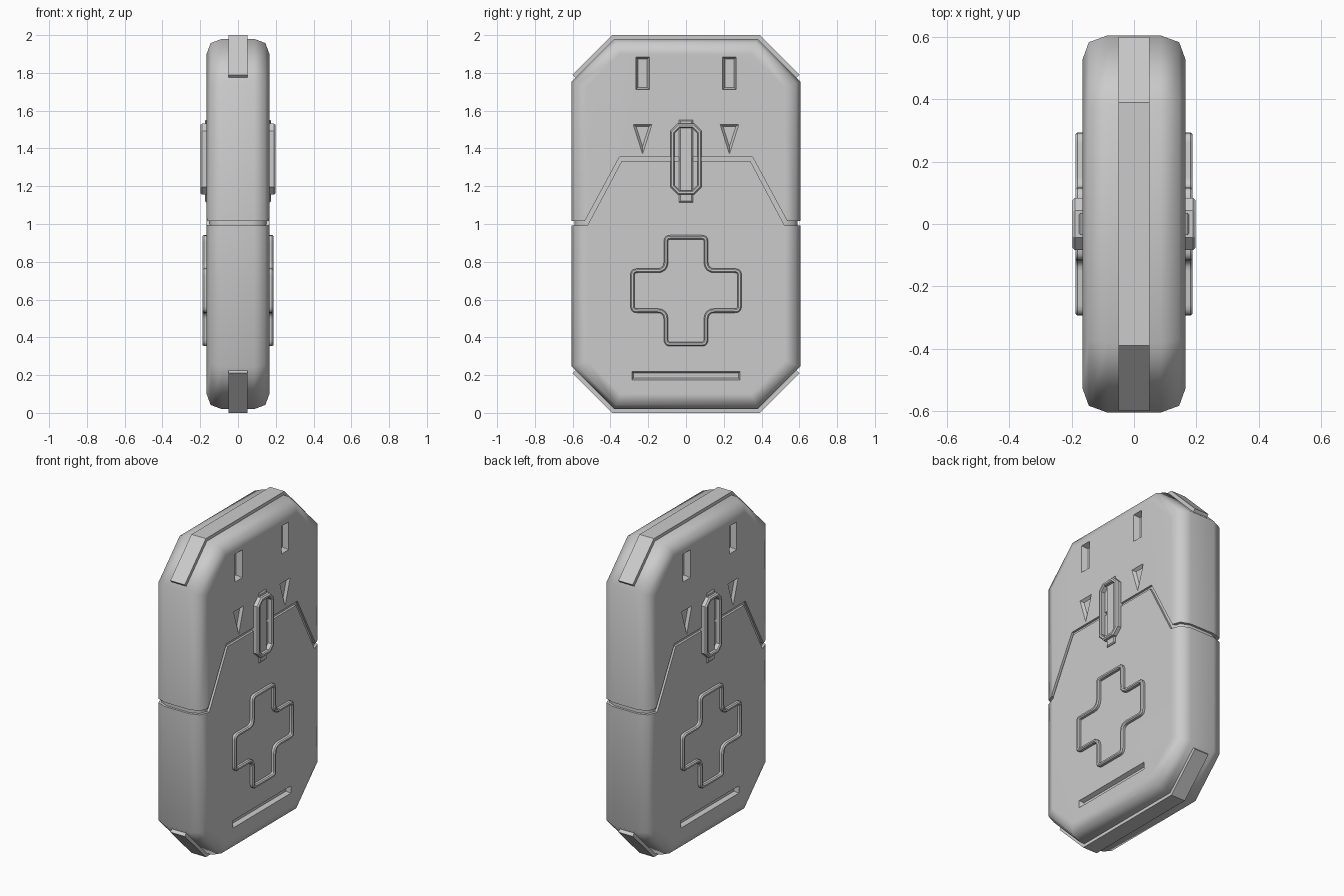
import bpy, bmesh, math
from mathutils import Vector

if "Cube" in bpy.data.objects:
    bpy.data.objects.remove(bpy.data.objects["Cube"])


def inset(loop, d):
    """Mitred inward offset of a closed (y, z) outline."""
    pts = [Vector(p) for p in loop]
    n = len(pts)
    area = sum(pts[i].x * pts[(i + 1) % n].y - pts[(i + 1) % n].x * pts[i].y for i in range(n))
    s = 1 if area > 0 else -1
    out = []
    for i in range(n):
        a = (pts[i] - pts[i - 1]).normalized()
        b = (pts[(i + 1) % n] - pts[i]).normalized()
        na, nb = Vector((-a.y, a.x)) * s, Vector((-b.y, b.x)) * s
        out.append(pts[i] + (na + nb) * (d / (1 + na.dot(nb))))
    return out


def rounded(loop, r, seg=4):
    """Soften every corner of an outline with a small curve."""
    pts = [Vector(p) for p in loop]
    out = []
    for i, p in enumerate(pts):
        a = p + (pts[i - 1] - p).normalized() * r
        b = p + (pts[(i + 1) % len(pts)] - p).normalized() * r
        for k in range(seg + 1):
            t = k / seg
            out.append(a * (1 - t) ** 2 + p * 2 * t * (1 - t) + b * t * t)
    return out


def loft(bm, outline, profile, ring=False):
    """Stack insets of an outline along x; profile = [(inset, x), ...]."""
    rows = [[bm.verts.new((x, p[0], p[1])) for p in inset(outline, d)] for d, x in profile]
    n = len(outline)
    pairs = list(zip(rows, rows[1:])) + ([(rows[-1], rows[0])] if ring else [])
    for r0, r1 in pairs:
        for i in range(n):
            j = (i + 1) % n
            bm.faces.new((r0[i], r0[j], r1[j], r1[i]))
    if not ring:
        bm.faces.new(rows[0])
        bm.faces.new(rows[-1])


def both_sides(bm, outline, profile, ring=False):
    for s in (1, -1):
        loft(bm, outline, [(d, s * x) for d, x in profile], ring)


def finish(name, bm, angle=40):
    bmesh.ops.recalc_face_normals(bm, faces=bm.faces[:])
    me = bpy.data.meshes.new(name)
    bm.to_mesh(me)
    bm.free()
    ob = bpy.data.objects.new(name, me)
    bpy.context.collection.objects.link(ob)
    smooth(ob, angle)
    return ob


def select(ob):
    bpy.ops.object.select_all(action='DESELECT')
    ob.select_set(True)
    bpy.context.view_layer.objects.active = ob


def smooth(ob, angle):
    select(ob)
    bpy.ops.object.shade_smooth_by_angle(angle=math.radians(angle))


def cut(ob, cutter):
    select(ob)
    m = ob.modifiers.new("cut", 'BOOLEAN')
    m.operation, m.solver, m.object = 'DIFFERENCE', 'EXACT', cutter
    bpy.ops.object.modifier_apply(modifier=m.name)


def rect(y, z, hy, hz):
    return [(y - hy, z - hz), (y + hy, z - hz), (y + hy, z + hz), (y - hy, z + hz)]


def octagon(hy, z0, z1, c):
    return [(hy, z0 + c), (hy, z1 - c), (hy - c, z1), (-hy + c, z1),
            (-hy, z1 - c), (-hy, z0 + c), (-hy + c, z0), (hy - c, z0)]


# outer shell and the slightly smaller core seen in the seam
body = octagon(0.605, 0.02, 1.98, 0.225)
half = [(0.08, 0.166), (0.022, 0.145), (0, 0.085)]
profile = half + [(d, -x) for d, x in reversed(half)]
bm = bmesh.new()
loft(bm, body, profile)
shell = finish("case_shell", bm, 50)
bm = bmesh.new()
loft(bm, body, [(d + 0.014, x * 0.915) for d, x in profile])
core = finish("case_core", bm, 50)

# seam between lid and base
upper = [(-0.7, 1.017), (-0.535, 1.017), (-0.352, 1.355)]
lower = [(-0.7, 0.992), (-0.522, 0.992), (-0.34, 1.334)]
seam = upper + [(-y, z) for y, z in reversed(upper)]
seam += [(-y, z) for y, z in lower] + lower[::-1]
bm = bmesh.new()
loft(bm, seam, [(0, -0.3), (0, 0.3)])
seam_cutter = finish("seam_cutter", bm)

# tapered recesses: slots, pointers and the long lower slot
bm = bmesh.new()
for y in (-0.23, 0.23):
    both_sides(bm, rect(y, 1.798, 0.036, 0.087), [(0, 0.2), (0, 0.165), (0.012, 0.13)])
    both_sides(bm, [(y - 0.05, 1.528), (y + 0.05, 1.528), (y, 1.37)],
               [(0, 0.2), (0, 0.165), (0.012, 0.15)])
both_sides(bm, rect(0, 0.197, 0.287, 0.023), [(0, 0.2), (0, 0.165), (0.01, 0.14)])
recess_cutter = finish("recess_cutter", bm)

cut(shell, recess_cutter)
cut(shell, seam_cutter)
cut(core, recess_cutter)
for c in (seam_cutter, recess_cutter):
    c.hide_render = True
    c.hide_set(True)
    bpy.data.objects.remove(c)
for ob in (shell, core):
    smooth(ob, 50)
    wn = ob.modifiers.new("weighted", 'WEIGHTED_NORMAL')
    wn.keep_sharp = True

# edge bumpers along the top and bottom
bumper = [(0.6, 1.79), (0.39, 2.0), (-0.39, 2.0), (-0.6, 1.79),
          (-0.56, 1.75), (-0.37, 1.94), (0.37, 1.94), (0.56, 1.75)]
for name, pts in (("top_bumper", bumper), ("bottom_bumper", [(y, 2 - z) for y, z in bumper])):
    bm = bmesh.new()
    loft(bm, pts, [(0, -0.05), (0, 0.05)])
    finish(name, bm, 30)

# raised cross outline on both faces
a, b, zc = 0.117, 0.294, 0.647
quarter = [(b, -a), (b, a), (a, a)]
cross = []
for k in range(4):
    for y, z in quarter:
        for _ in range(k):
            y, z = -z, y
        cross.append((y, zc + z))
bm = bmesh.new()
both_sides(bm, rounded(cross, 0.035),
           [(0, 0.155), (0, 0.181), (0.006, 0.188), (0.016, 0.188), (0.022, 0.181), (0.022, 0.155)], True)
finish("cross_ridge", bm, 40)

# latch loop with its backing tab on both faces
bm = bmesh.new()
both_sides(bm, octagon(0.083, 1.155, 1.532, 0.04),
           [(0, 0.155), (0, 0.19), (0.007, 0.198), (0.018, 0.198), (0.023, 0.192), (0.023, 0.155)], True)
finish("latch_loop", bm, 30)
bm = bmesh.new()
both_sides(bm, rect(0, 1.333, 0.036, 0.218), [(0, 0.155), (0, 0.17), (0.006, 0.176)])
finish("latch_tab", bm, 30)
